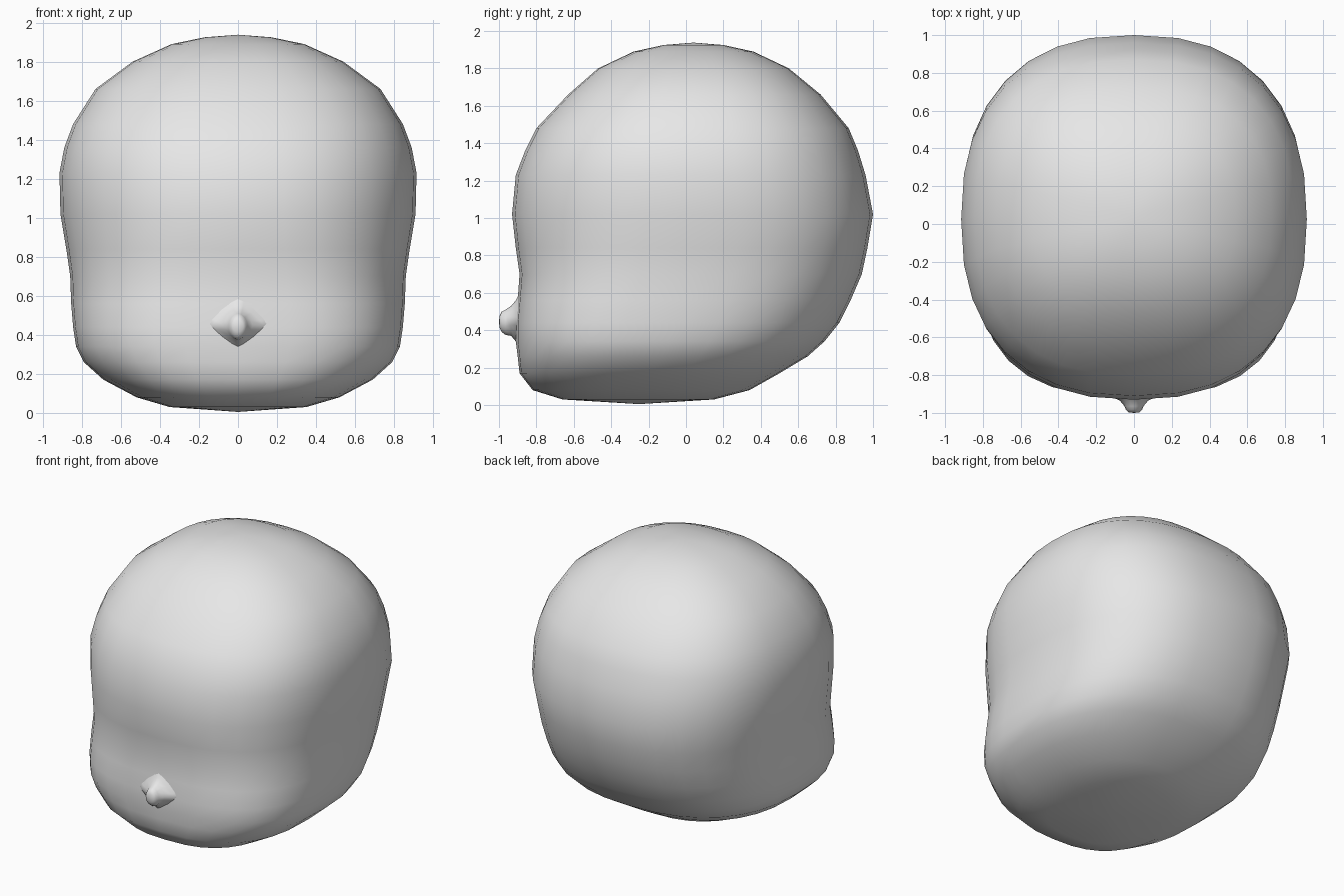
import bpy
import bmesh
from math import cos, sin, tau, copysign

cube = bpy.data.objects.get("Cube")
if cube:
    bpy.data.objects.remove(cube, do_unlink=True)

skin = bpy.data.materials.new("plain_grey")
skin.use_nodes = True
grey = (0.8, 0.8, 0.8, 1)
skin.diffuse_color = grey
skin.node_tree.nodes["Principled BSDF"].inputs["Base Color"].default_value = grey


def rounded(value, power):
    """Signed power, used for squared-off ellipses."""
    return copysign(abs(value) ** (2 / power), value)


def loft(name, rings, first_cap=None, last_cap=None):
    """Skin a list of point rings and close the ends with a fan."""
    bm = bmesh.new()
    loops = [[bm.verts.new(point) for point in ring] for ring in rings]
    count = len(loops[0])
    for low, high in zip(loops, loops[1:]):
        for i in range(count):
            j = (i + 1) % count
            bm.faces.new((low[i], low[j], high[j], high[i]))
    for cap, loop in ((first_cap, loops[0]), (last_cap, loops[-1])):
        if cap:
            tip = bm.verts.new(cap)
            for i in range(count):
                bm.faces.new((loop[i], loop[(i + 1) % count], tip))
    bmesh.ops.recalc_face_normals(bm, faces=bm.faces)
    mesh = bpy.data.meshes.new(name)
    bm.to_mesh(mesh)
    bm.free()
    mesh.materials.append(skin)
    mesh.shade_smooth()
    obj = bpy.data.objects.new(name, mesh)
    bpy.context.collection.objects.link(obj)
    return obj


def head_ring(z, front, back, width, segments=32):
    """Horizontal slice of the head, squarer at the cheeks."""
    middle, depth = (front + back) / 2, (back - front) / 2
    cheek = max(0, 1 - abs(z - 0.4) / 0.6)
    ring = []
    for i in range(segments):
        c, s = cos(tau * i / segments), sin(tau * i / segments)
        power = 2.4 + (0.5 * cheek if s < 0 else 0)
        ring.append((width * rounded(c, power), middle + depth * rounded(s, power), z))
    return ring


# Head: height, front, back and half width of each slice
head_slices = [
    (0.03, -0.66, 0.15, 0.35),
    (0.08, -0.82, 0.34, 0.52),
    (0.17, -0.89, 0.5, 0.69),
    (0.26, -0.9, 0.65, 0.79),
    (0.34, -0.91, 0.74, 0.83),
    (0.44, -0.91, 0.82, 0.845),
    (0.56, -0.9, 0.88, 0.855),
    (0.7, -0.89, 0.94, 0.86),
    (0.84, -0.91, 0.97, 0.88),
    (1.02, -0.93, 1, 0.91),
    (1.23, -0.91, 0.96, 0.915),
    (1.36, -0.86, 0.92, 0.89),
    (1.48, -0.8, 0.87, 0.845),
    (1.66, -0.63, 0.72, 0.73),
    (1.8, -0.47, 0.55, 0.54),
    (1.89, -0.28, 0.36, 0.34),
    (1.925, -0.12, 0.2, 0.17),
]
loft("head", [head_ring(*row) for row in head_slices],
     first_cap=(0, -0.25, 0.005), last_cap=(0, 0.04, 1.938))


def nose_ring(y, width, bottom, top, power, segments=16):
    """Upright slice of the nose, diamond shaped at its root."""
    middle, half = (bottom + top) / 2, (top - bottom) / 2
    return [(width * rounded(cos(tau * i / segments), power), y,
             middle + half * rounded(sin(tau * i / segments), power))
            for i in range(segments)]


# Nose: depth, half width, bottom, top and roundness of each slice
nose_slices = [
    (-0.89, 0.17, 0.33, 0.6, 1.2),
    (-0.91, 0.13, 0.34, 0.56, 1.2),
    (-0.935, 0.075, 0.37, 0.53, 1.5),
    (-0.965, 0.05, 0.375, 0.51, 1.8),
    (-0.985, 0.042, 0.39, 0.5, 2),
    (-0.997, 0.028, 0.415, 0.475, 2),
]
loft("nose", [nose_ring(*row) for row in nose_slices], last_cap=(0, -1, 0.445))
